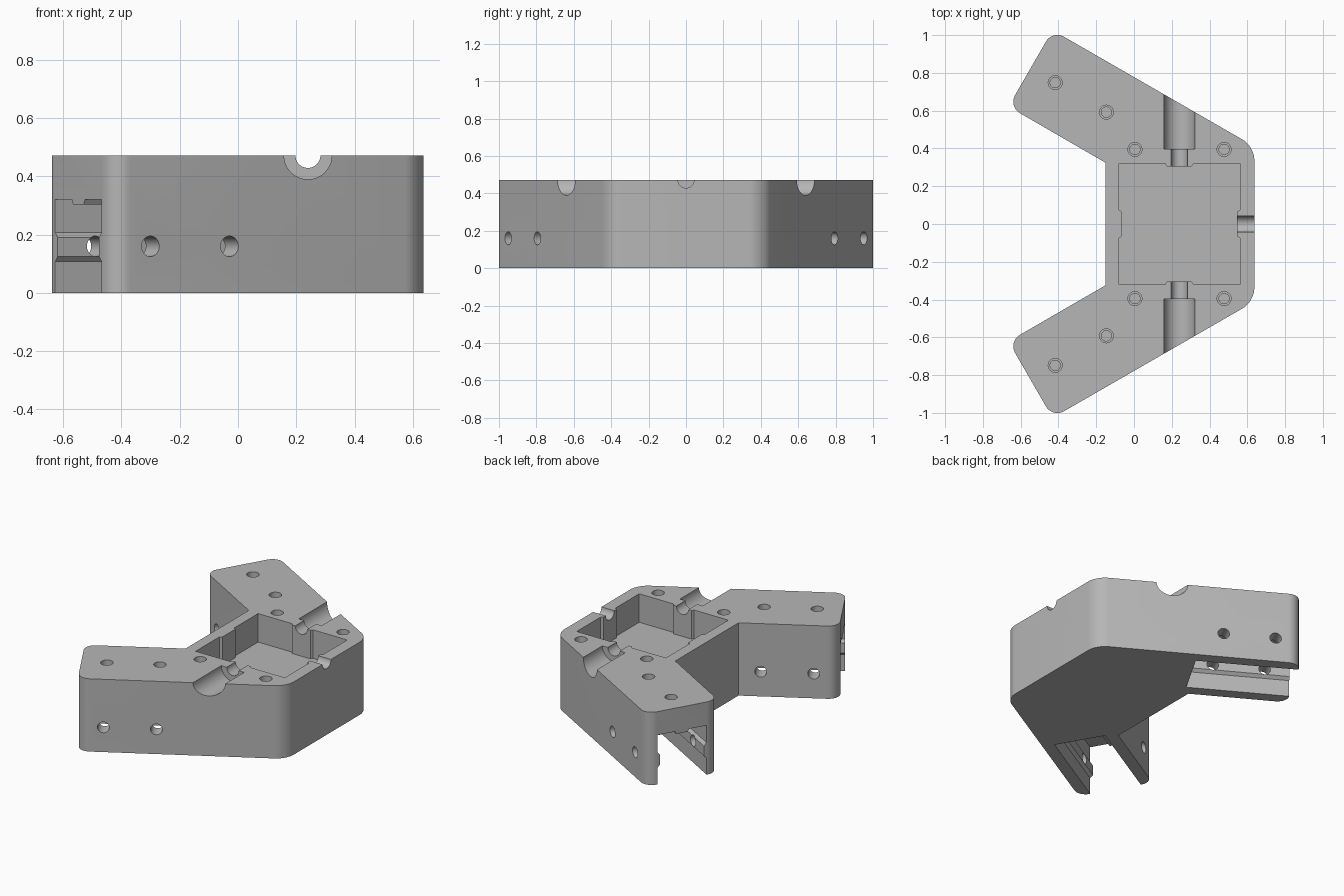
import bpy, bmesh
from math import cos, sin, radians
from mathutils import Matrix, Vector

if "Cube" in bpy.data.objects:
    bpy.data.objects.remove(bpy.data.objects["Cube"])

HEIGHT = 0.472
ALONG = Vector((cos(radians(30)), -sin(radians(30)), 0))   # arm end towards the middle
ACROSS = Vector((sin(radians(30)), cos(radians(30)), 0))   # arm inner side towards outer
ARM_END = Vector((-0.548, 0.824, 0))                       # centre of the left arm's end
HALF_ARM = 0.2335
UP = Vector((0, 0, 1))

grey = bpy.data.materials.new("light_grey_plastic")
grey.use_nodes = True
colour = (0.47, 0.47, 0.47, 1)
grey.diffuse_color = colour
grey.node_tree.nodes["Principled BSDF"].inputs["Base Color"].default_value = colour


def flip(v, s):
    return Vector((v.x, v.y * s, v.z))


def finish(name, bm):
    bmesh.ops.recalc_face_normals(bm, faces=bm.faces[:])
    mesh = bpy.data.meshes.new(name)
    bm.to_mesh(mesh)
    bm.free()
    mesh.materials.append(grey)
    obj = bpy.data.objects.new(name, mesh)
    bpy.context.collection.objects.link(obj)
    return obj


def prism(name, profile, origin, u, v, sweep, rounded=0, radius=0.07):
    """Extrude a profile drawn on axes u, v; the first `rounded` test picks corners."""
    bm = bmesh.new()
    verts = [bm.verts.new(origin + u * a + v * b) for a, b in profile]
    face = bm.faces.new(verts)
    ext = bmesh.ops.extrude_face_region(bm, geom=[face])
    bmesh.ops.translate(bm, vec=sweep, verts=[g for g in ext["geom"] if isinstance(g, bmesh.types.BMVert)])
    if rounded:
        bm.normal_update()
        edges = [e for e in bm.edges
                 if abs(e.verts[0].co.z - e.verts[1].co.z) > 0.1 and rounded(e.verts[0].co)]
        bmesh.ops.bevel(bm, geom=edges, offset=radius, offset_type='OFFSET',
                        segments=10, profile=0.5, affect='EDGES')
    return finish(name, bm)


def cylinder(name, start, end, radius, sides=40):
    bm = bmesh.new()
    axis = end - start
    turn = axis.to_track_quat('Z', 'Y').to_matrix().to_4x4()
    bmesh.ops.create_cone(bm, cap_ends=True, segments=sides, radius1=radius, radius2=radius,
                          depth=axis.length, matrix=Matrix.Translation((start + end) / 2) @ turn)
    return finish(name, bm)


# Body: a V-shaped bracket with rounded outer corners
inner_end = ARM_END - ACROSS * HALF_ARM
outer_end = ARM_END + ACROSS * HALF_ARM
half = [(0.637, 0.411), outer_end.xy, inner_end.xy, (-0.15, 0.324)]
outline = half + [(x, -y) for x, y in reversed(half)]
X, Y = Vector((1, 0, 0)), Vector((0, 1, 0))
body = prism("corner_bracket", outline, Vector(), X, Y, UP * HEIGHT,
             rounded=lambda co: abs(co.y) > 0.35)


def cut(cutter):
    mod = body.modifiers.new("cut", 'BOOLEAN')
    mod.operation = 'DIFFERENCE'
    mod.solver = 'EXACT'
    mod.object = cutter
    bpy.context.view_layer.objects.active = body
    bpy.ops.object.modifier_apply(modifier=mod.name)
    bpy.data.objects.remove(cutter)


# Square pocket, with a shallow rib in the middle of each wall
side = [(-0.32, -0.32), (-0.075, -0.32), (-0.065, -0.305), (0.065, -0.305), (0.075, -0.32)]
pocket = []
for quarter in range(4):
    rot = Matrix.Rotation(radians(90 * quarter), 2)
    pocket += [rot @ Vector(p) for p in side]
cut(prism("pocket_cutter", pocket, Vector((0.24, 0, 0.287)), X, Y, UP * 0.4))

# Cable channel through the back wall of the pocket
cut(cylinder("side_channel", Vector((0.5, 0, HEIGHT)), Vector((0.8, 0, HEIGHT)), 0.043))

# Arm socket section: square slot with guide rails on both walls and the ceiling
wall = [(0.16, -0.1), (0.16, 0.107), (0.142, 0.125), (0.142, 0.19), (0.16, 0.208),
        (0.16, 0.32), (0.045, 0.32), (0.037, 0.304)]
section = wall + [(-a, b) for a, b in reversed(wall)]

for s in (1, -1):
    along, across, end = flip(ALONG, s), flip(ACROSS, s), flip(ARM_END, s)
    cut(prism("socket_cutter", section, end - along * 0.1, across, UP, along * 0.72))

    # Stepped cable channel from the pocket to the sloping face
    def mid(y):
        return Vector((0.24, y * s, HEIGHT))
    cut(cylinder("wide_channel", mid(0.397), mid(0.8), 0.082, 56))
    cut(cylinder("narrow_channel", mid(0.25), mid(0.42), 0.043))

    # Cross holes through the arm walls
    screw_spots = [end + along * d for d in (0.151, 0.464)]
    for spot in screw_spots:
        centre = spot + UP * 0.16
        cut(cylinder("cross_hole", centre - across * 0.4, centre + across * 0.4, 0.035, 32))

    # Blind stepped screw holes in the top
    for spot in screw_spots + [Vector((0.005, 0.395 * s, 0)), Vector((0.477, 0.395 * s, 0))]:
        cut(cylinder("screw_head_hole", spot + UP * 0.4, spot + UP * 0.6, 0.037, 32))
        cut(cylinder("screw_hole", spot + UP * 0.35, spot + UP * 0.6, 0.027, 32))

# Smooth the round surfaces, keep the edges sharp
bpy.ops.object.select_all(action='DESELECT')
body.select_set(True)
bpy.context.view_layer.objects.active = body
bpy.ops.object.shade_smooth_by_angle(angle=radians(30))
